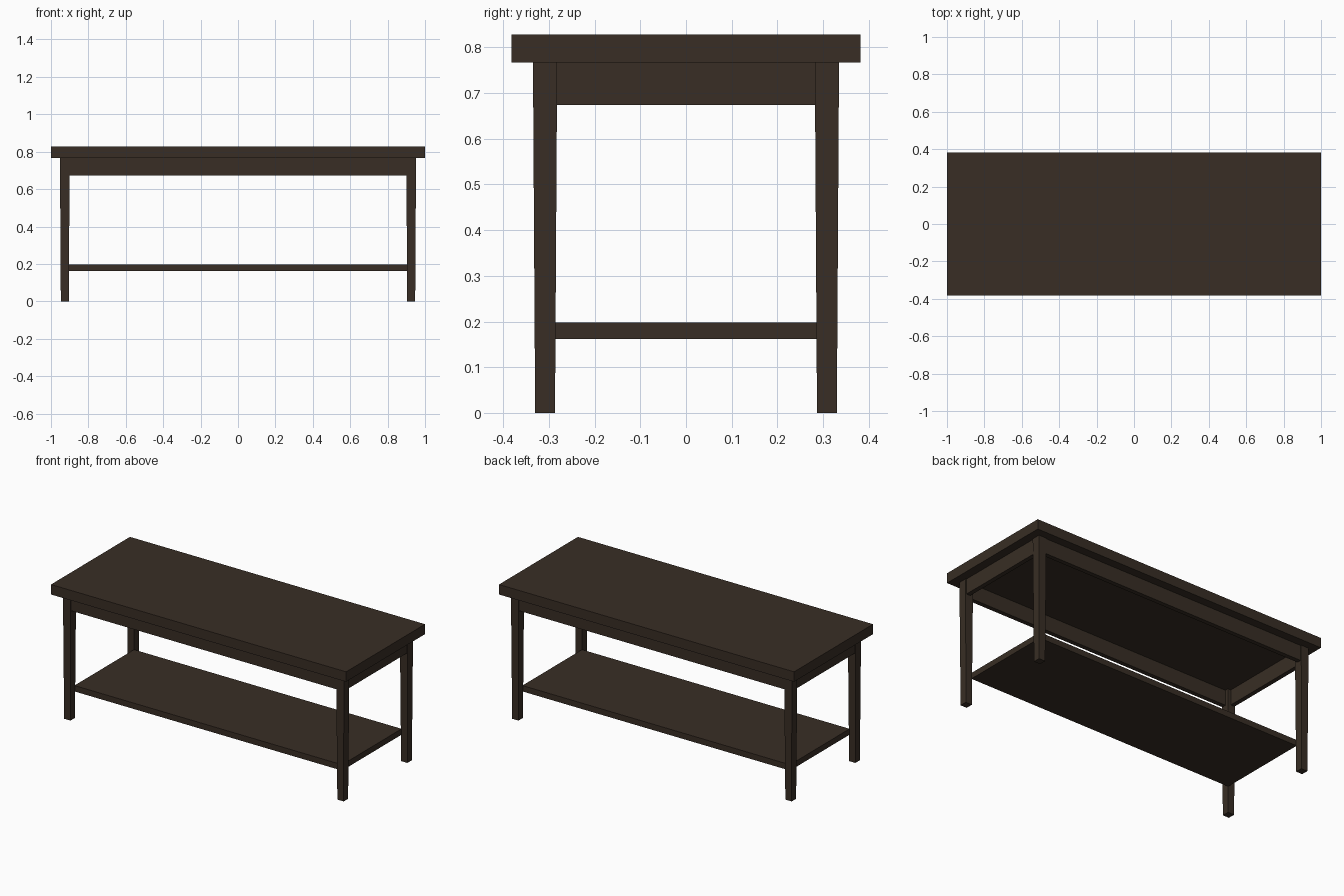
import bpy, bmesh

if "Cube" in bpy.data.objects:
    bpy.data.objects.remove(bpy.data.objects["Cube"])

wood = bpy.data.materials.new("dark brown wood")
wood.diffuse_color = (0.040, 0.027, 0.018, 1)
wood.use_nodes = True
wood.node_tree.nodes["Principled BSDF"].inputs["Base Color"].default_value = wood.diffuse_color


def box(name, x, y, z, foot_scale=None):
    """Box from (min, max) ranges; foot_scale narrows the bottom face."""
    bm = bmesh.new()
    bmesh.ops.create_cube(bm, size=1)
    size = [r[1] - r[0] for r in (x, y, z)]
    centre = [(r[0] + r[1]) / 2 for r in (x, y, z)]
    for v in bm.verts:
        k = foot_scale if foot_scale and v.co.z < 0 else 1
        v.co = (centre[0] + v.co.x * size[0] * k,
                centre[1] + v.co.y * size[1] * k,
                centre[2] + v.co.z * size[2])
    me = bpy.data.meshes.new(name)
    bm.to_mesh(me)
    bm.free()
    me.materials.append(wood)
    ob = bpy.data.objects.new(name, me)
    bpy.context.collection.objects.link(ob)
    return ob


def span(a, b, s):
    return (min(a * s, b * s), max(a * s, b * s))


TOP_Z, APRON_Z = 0.767, 0.674

# Table top and lower shelf
box("table_top", (-1, 1), (-0.382, 0.382), (TOP_Z, 0.828))
box("lower_shelf", (-0.907, 0.907), (-0.288, 0.288), (0.162, 0.198))

# Four legs, tapering towards the floor
for sx, side in ((-1, "left"), (1, "right")):
    for sy, end in ((-1, "front"), (1, "back")):
        box(f"{end}_{side}_leg", span(0.900, 0.952, sx), span(0.282, 0.335, sy),
            (0, TOP_Z), foot_scale=0.82)

# Aprons between the legs
for s, end, side in ((-1, "front", "left"), (1, "back", "right")):
    box(f"{end}_apron", (-0.901, 0.901), span(0.303, 0.330, s), (APRON_Z, TOP_Z))
    box(f"{side}_apron", span(0.920, 0.947, s), (-0.282, 0.282), (APRON_Z, TOP_Z))
